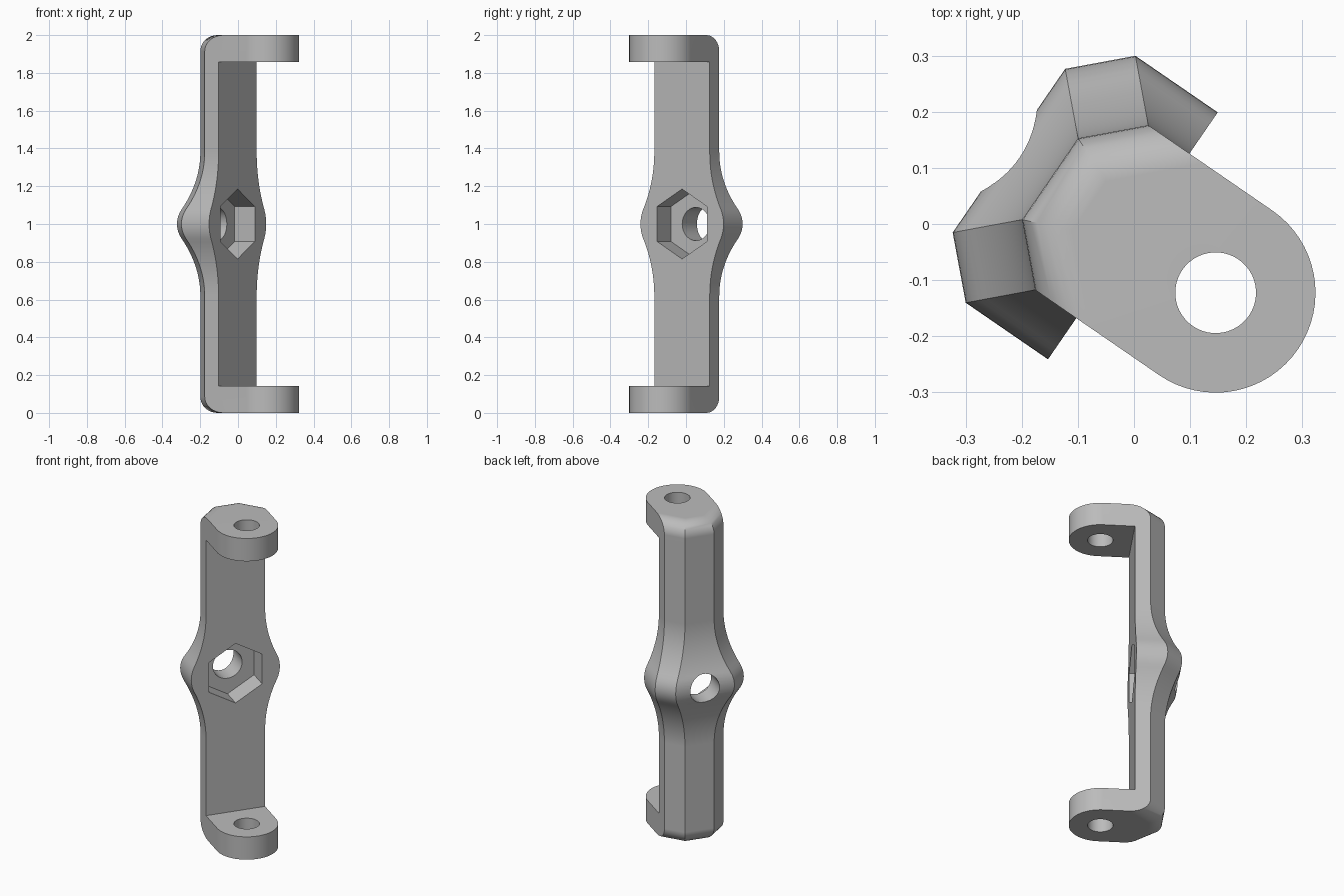
import bpy, bmesh, math
from mathutils import Matrix

cube = bpy.data.objects.get("Cube")
if cube:
    bpy.data.objects.remove(cube, do_unlink=True)

# Main dimensions; local +x points to the back, the lug hole axis is the origin
W = 0.178            # half width and lug radius
BACK = 0.358         # back face
CHAMFER = 0.446      # x + |y| on the chamfers
FRONT = 0.179        # front face of the web
LUG = 0.142          # lug thickness
FILLET = 0.085       # rounding of the ends
BULGE, CREST, VALLEY = 0.089, 0.18, 0.68
SPAN = math.sqrt(BULGE * (2 * (CREST + VALLEY) - BULGE))
HEIGHT, MID = 2.0, 1.0

grey = bpy.data.materials.new("plain grey")
grey.use_nodes = True
colour = (0.5, 0.5, 0.5, 1)
grey.diffuse_color = colour
grey.node_tree.nodes["Principled BSDF"].inputs["Base Color"].default_value = colour


def make_object(name, bm):
    bmesh.ops.recalc_face_normals(bm, faces=bm.faces)
    mesh = bpy.data.meshes.new(name)
    bm.to_mesh(mesh)
    bm.free()
    mesh.materials.append(grey)
    obj = bpy.data.objects.new(name, mesh)
    bpy.context.collection.objects.link(obj)
    return obj


def bulge(z):
    """Swelling at mid height made of two tangent arcs."""
    d = abs(z - MID)
    if d >= SPAN:
        return 0.0
    if d < SPAN * CREST / (CREST + VALLEY):
        return BULGE - CREST + math.sqrt(CREST**2 - d**2)
    return VALLEY - math.sqrt(VALLEY**2 - (SPAN - d)**2)


def section(z):
    """Outline at one height: round front, chamfered back."""
    end = max(0.0, FILLET - min(z, HEIGHT - z))
    inset = FILLET - math.sqrt(max(0.0, FILLET**2 - end**2))
    grow = bulge(z)
    w = W + grow
    back = BACK + grow - inset
    slant = CHAMFER + 2 * grow - inset * math.sqrt(2)
    steps = 32
    pts = [(w * math.cos(t), w * math.sin(t))
           for t in (math.pi * (0.5 + i / steps) for i in range(steps + 1))]
    pts += [(slant - w, -w), (back, back - slant), (back, slant - back), (slant - w, w)]
    return pts


# Body lofted through the sections
ends = [FILLET * (1 - math.cos(math.pi / 2 * i / 8)) for i in range(9)]
middle = [MID + SPAN * (i / 20 - 1) for i in range(41)]
levels = ends + middle + [HEIGHT - z for z in reversed(ends)]
bm = bmesh.new()
rings = [[bm.verts.new((x, y, z)) for x, y in section(z)] for z in levels]
for low, high in zip(rings, rings[1:]):
    for i in range(len(low)):
        j = (i + 1) % len(low)
        bm.faces.new((low[i], low[j], high[j], high[i]))
bm.faces.new(rings[0])
bm.faces.new(rings[-1])
bracket = make_object("bracket", bm)


def cut(bm):
    cutter = make_object("cutter", bm)
    cutter.hide_render = True
    mod = bracket.modifiers.new("cut", "BOOLEAN")
    mod.operation = "DIFFERENCE"
    mod.solver = "EXACT"
    mod.object = cutter
    bpy.context.view_layer.objects.active = bracket
    bpy.ops.object.modifier_apply(modifier=mod.name)
    bpy.data.objects.remove(cutter, do_unlink=True)


def prism(sides, radius, depth, matrix):
    bm = bmesh.new()
    bmesh.ops.create_cone(bm, cap_ends=True, segments=sides, radius1=radius,
                          radius2=radius, depth=depth, matrix=matrix)
    return bm


# Opening between the two lugs
bm = bmesh.new()
box = Matrix.Translation((FRONT - 0.5, 0, MID)) @ Matrix.Diagonal((1, 1, HEIGHT - 2 * LUG, 1))
bmesh.ops.create_cube(bm, size=1, matrix=box)
cut(bm)

# Pin hole through both lugs
cut(prism(48, 0.072, 3, Matrix.Translation((0, 0, MID))))

# Bolt hole and hexagonal nut pocket, both along the depth
lay = Matrix.Rotation(math.pi / 2, 4, "Y")
cut(prism(48, 0.088, 1, Matrix.Translation((0.4, 0, MID)) @ lay))
point_up = lay @ Matrix.Rotation(math.pi / 2, 4, "Z")
hexagon = prism(6, 0.185, 0.26, Matrix.Translation((FRONT, 0, MID)) @ lay)
if max(v.co.z for v in hexagon.verts) < MID + 0.18:
    hexagon.free()
    hexagon = prism(6, 0.185, 0.26, Matrix.Translation((FRONT, 0, MID)) @ point_up)
cut(hexagon)

# Turn into place and shade
bracket.data.transform(Matrix.Translation((0.1455, -0.1225, 0))
                       @ Matrix.Rotation(math.radians(145.5), 4, "Z"))
bpy.ops.object.select_all(action="DESELECT")
bracket.select_set(True)
bpy.context.view_layer.objects.active = bracket
bpy.ops.object.shade_smooth_by_angle(angle=math.radians(30))
weighted = bracket.modifiers.new("even shading", "WEIGHTED_NORMAL")
weighted.keep_sharp = True
